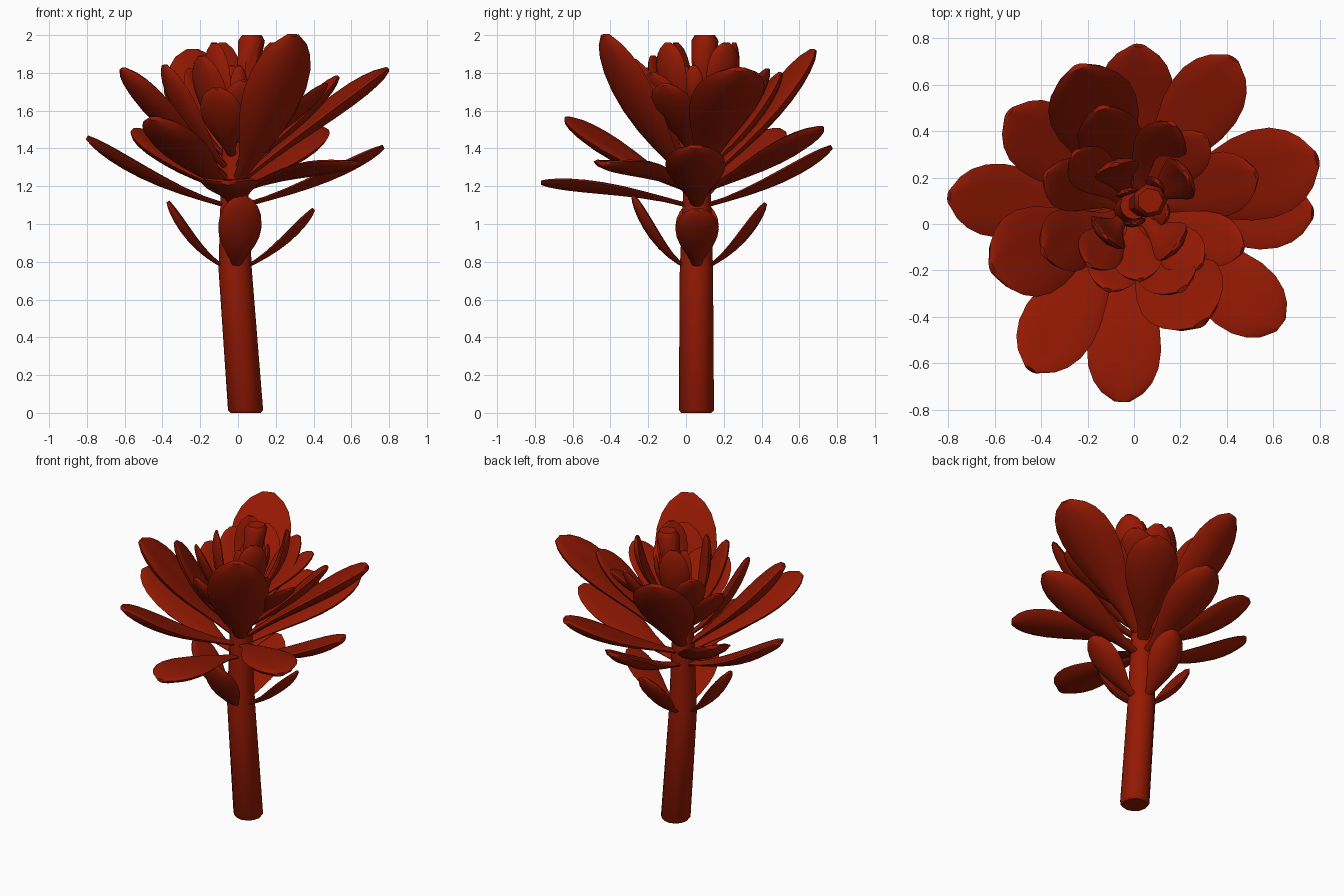
import bpy, bmesh, math
from mathutils import Vector

if "Cube" in bpy.data.objects:
    bpy.data.objects.remove(bpy.data.objects["Cube"])

red = bpy.data.materials.new("deep red")
red.diffuse_color = (0.30, 0.0095, 0.001, 1)
red.use_nodes = True
red.node_tree.nodes["Principled BSDF"].inputs["Base Color"].default_value = red.diffuse_color


def finish(name, bm):
    bmesh.ops.recalc_face_normals(bm, faces=bm.faces)
    me = bpy.data.meshes.new(name)
    bm.to_mesh(me)
    bm.free()
    me.materials.append(red)
    ob = bpy.data.objects.new(name, me)
    bpy.context.collection.objects.link(ob)
    me.shade_smooth()
    me.set_sharp_from_angle(angle=math.radians(50))


def loft(bm, rings):
    rings = [[bm.verts.new(p) for p in r] for r in rings]
    n = len(rings[0])
    for a, b in zip(rings, rings[1:]):
        for i in range(n):
            bm.faces.new((a[i], a[(i + 1) % n], b[(i + 1) % n], b[i]))
    bm.faces.new(rings[0])
    bm.faces.new(rings[-1])


def tube(name, path, sides):
    bm = bmesh.new()
    loft(bm, [[(x + r * math.cos(math.tau * i / sides), y + r * math.sin(math.tau * i / sides), z)
               for i in range(sides)] for x, y, z, r in path])
    finish(name, bm)


# stem: leaning centre line (x, y, z, radius), with a faceted bud on top
PATH = [(.04, .055, 0, .08), (.04, .055, .015, .093), (-.015, .055, .76, .088),
        (-.02, .06, 1.4, .065), (0, .08, 1.7, .06)]
tube("stem", PATH, 12)
tube("bud", [(0, .08, 1.6, .04), (.05, .09, 1.8, .06), (.068, .1, 1.97, .074), (.07, .1, 2, .055)], 7)


def stem_at(z):
    for a, b in zip(PATH, PATH[1:]):
        if z <= b[2]:
            return Vector(a[:3]).lerp(Vector(b[:3]), (z - a[2]) / (b[2] - a[2]))


def leaf(name, base_z, tip, width, slope, lead, steps=10, sides=10):
    c = stem_at(base_z)
    out = Vector((tip.x - c.x, tip.y - c.y, 0))
    run = out.length
    out.normalize()
    side = Vector((-out.y, out.x, 0))
    base = c + out * .05
    # the leaf leaves the stem at a set slope and then bends towards its tip
    mid = base + (out + Vector((0, 0, slope))) * (run - .05) * lead
    rings = []
    for k in range(steps + 1):
        t = math.sin(k / steps * math.pi / 2)      # rings crowd towards the round tip
        # narrow stalk widening to a rounded spoon-shaped blade
        w = .2 + .8 * (.5 - .5 * math.cos(math.pi * min(t / .72, 1)))
        if t > .72:
            w = max(.2, math.sqrt(1 - ((t - .72) / .28) ** 2))
        p = base * (1 - t) ** 2 + mid * 2 * t * (1 - t) + tip * t * t
        tan = ((mid - base) * (1 - t) + (tip - mid) * t).normalized()
        up = tan.cross(side)
        if up.dot(out) > 0 or up.z < 0:
            up = -up
        hw = width / 2 * w
        th = (.008 + width * .08) * (.2 + .8 * w)
        ring = []
        for i in range(sides):
            a = math.tau * i / sides
            u = math.cos(a)
            ring.append(p + side * hw * u + up * (th * math.sin(a) + .17 * hw * (u * u - .3)))
        rings.append(ring)
    bm = bmesh.new()
    loft(bm, rings)
    finish(name, bm)


# leaves about a quarter turn apart, each with its own reach and tip height
def whorl(name, base_z, width, slope, angles, reach, height, centre=(.02, .06), lead=.5):
    for i, (deg, r, z) in enumerate(zip(angles, reach, height)):
        a = math.radians(deg)
        tip = Vector((centre[0] + r * math.cos(a), centre[1] + r * math.sin(a), z))
        leaf(f"{name}_{i + 1}", base_z, tip, width, slope, lead)


def quarters(start):
    return range(start, start + 360, 90)


# whorls from bottom to top
whorl("small_lower_leaf", .77, .23, .5, quarters(0), (.38, .36, .39, .34), (1.08, 1.11, 1.12, 1.15))
whorl("spreading_leaf", 1.1, .32, .28, (-1, 90, 176, 265), (.75, .71, .82, .83), (1.41, 1.41, 1.46, 1.22))
whorl("diagonal_leaf", 1.18, .33, .33, (58, 143, 236, 321), (.77, .70, .83, .79), (1.51, 1.5, 1.56, 1.32))
whorl("tall_leaf", 1.24, .39, .8, (16, 113, 202, 299), (.80, .67, .68, .56), (1.82, 1.92, 1.82, 2.0))
whorl("middle_leaf", 1.3, .28, .75, (17, 110, 204, 299), (.53, .47, .45, .39), (1.78, 1.8, 1.84, 1.87))
whorl("middle_offset_leaf", 1.36, .23, .7, quarters(69), (.40, .43, .37, .48), (1.82, 1.72, 1.72, 1.74))
whorl("inner_leaf", 1.43, .21, .8, quarters(48), (.43, .37, .32, .36), (1.76, 1.82, 1.89, 1.8))
whorl("inner_front_leaf", 1.43, .21, .8, [272], [.30], [1.76])
whorl("inner_upright_leaf", 1.46, .2, 1.1, quarters(37), [.22] * 4, [1.96] * 4, (.05, .08), 1)
whorl("bud_leaf", 1.55, .1, 1.2, quarters(60), [.1] * 4, [1.84] * 4, (.055, .09), 1)
